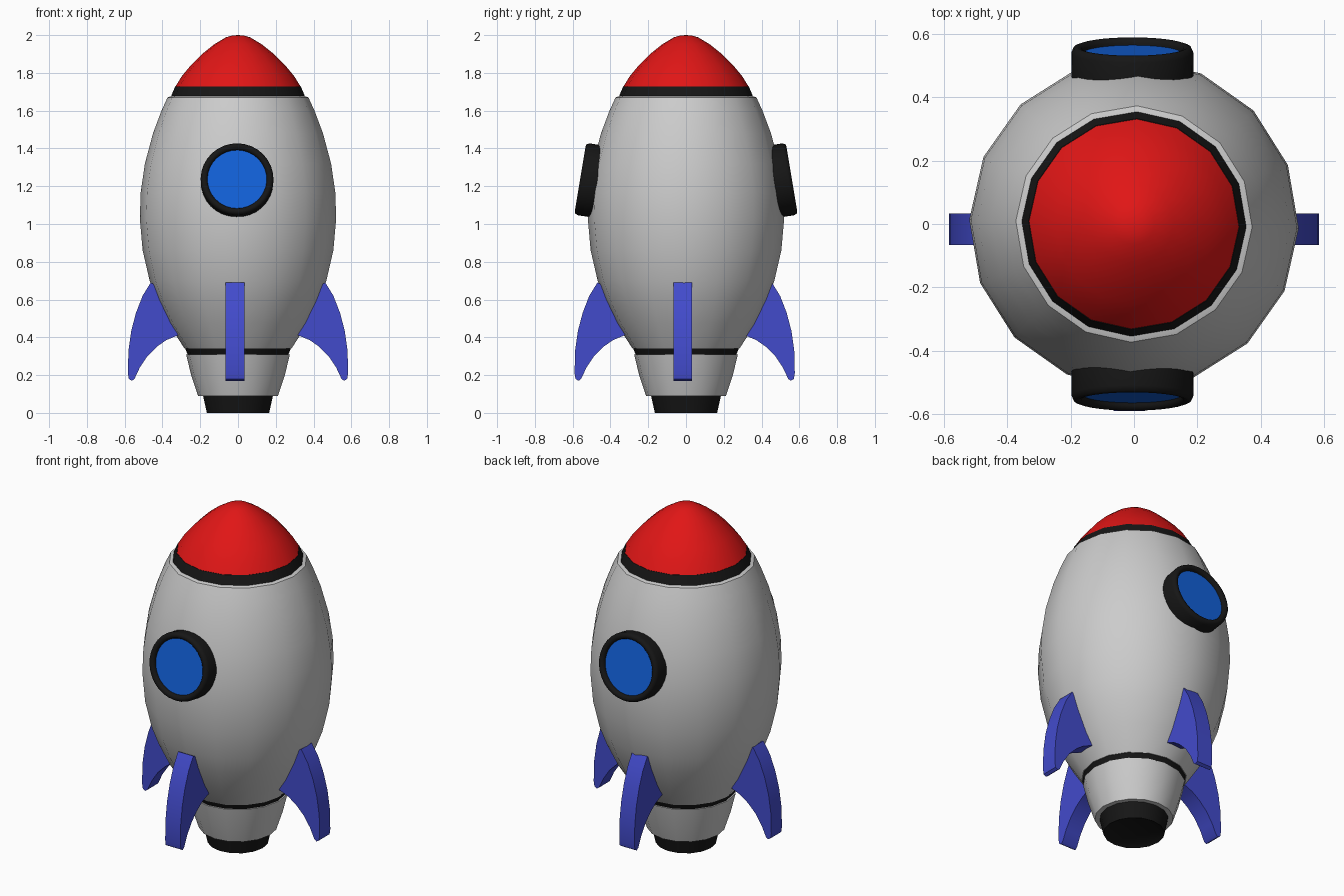
import bpy, bmesh
from math import sin, cos, pi, radians
from mathutils import Matrix

if "Cube" in bpy.data.objects:
    bpy.data.objects.remove(bpy.data.objects["Cube"])


def material(name, rgb):
    m = bpy.data.materials.new(name)
    m.diffuse_color = (*rgb, 1)
    m.use_nodes = True
    m.node_tree.nodes["Principled BSDF"].inputs["Base Color"].default_value = m.diffuse_color
    return m


RED = material("red", (0.75, 0.008, 0.008))
BLACK = material("black", (0.008, 0.008, 0.008))
BLUE = material("blue", (0.055, 0.07, 0.6))
GLASS = material("glass", (0.006, 0.12, 0.7))


def finish(name, bm, mat, angle):
    bmesh.ops.recalc_face_normals(bm, faces=bm.faces)
    me = bpy.data.meshes.new(name)
    bm.to_mesh(me)
    bm.free()
    ob = bpy.data.objects.new(name, me)
    bpy.context.collection.objects.link(ob)
    if mat:
        me.materials.append(mat)
    bpy.ops.object.select_all(action='DESELECT')
    ob.select_set(True)
    bpy.context.view_layer.objects.active = ob
    bpy.ops.object.shade_smooth_by_angle(angle=radians(angle))
    return ob


def lathe(name, profile, mat=None, sides=16, turn=-1.5, closed=False, angle=35):
    """Spin (radius, z) points around z; radius 0 makes a pole."""
    bm = bmesh.new()
    rings = []
    for r, z in profile:
        if r == 0:
            rings.append([bm.verts.new((0, 0, z))] * sides)
        else:
            a = [radians(turn) + 2 * pi * i / sides for i in range(sides)]
            rings.append([bm.verts.new((r * cos(t), r * sin(t), z)) for t in a])
    pairs = list(zip(rings, rings[1:]))
    if closed:
        pairs.append((rings[-1], rings[0]))
    for lo, hi in pairs:
        for i in range(sides):
            j = (i + 1) % sides
            quad = list(dict.fromkeys((lo[i], lo[j], hi[j], hi[i])))
            bm.faces.new(quad)
    return finish(name, bm, mat, angle)


# Hull, from bottom to top
lathe("nozzle", [(0, 0.015), (0.14, 0.015), (0.165, 0), (0.185, 0.09), (0, 0.1)], BLACK)
lathe("tail_cone", [(0, 0.09), (0.212, 0.09), (0.248, 0.2), (0.275, 0.31), (0, 0.31)])
lathe("lower_band", [(0, 0.305), (0.265, 0.305), (0.28, 0.342), (0, 0.342)], BLACK)
lathe("body", [(0, 0.34), (0.283, 0.34), (0.37, 0.475), (0.43, 0.6), (0.468, 0.7),
               (0.505, 0.86), (0.52, 1.03), (0.515, 1.17), (0.493, 1.32),
               (0.45, 1.48), (0.405, 1.6), (0.373, 1.67), (0.35, 1.678), (0, 1.678)])
lathe("upper_band", [(0, 1.67), (0.357, 1.67), (0.333, 1.728), (0, 1.728)], BLACK)
lathe("nose_cone", [(0, 1.725), (0.333, 1.725), (0.298, 1.782), (0.25, 1.84),
                    (0.19, 1.9), (0.125, 1.952), (0.065, 1.988), (0.03, 1.998), (0, 2.0)], RED)

# Portholes, front and back, tilted slightly upward
for side, yaw in (("front", 0), ("back", pi)):
    place = (Matrix.Translation((-0.005, 0, 0)) @ Matrix.Rotation(yaw, 4, 'Z')
             @ Matrix.Translation((0, -0.56, 1.24)) @ Matrix.Rotation(radians(80.5), 4, 'X'))
    rim = lathe(side + "_porthole_rim",
                [(0.157, -0.11), (0.192, -0.11), (0.193, -0.02), (0.186, -0.004),
                 (0.175, 0), (0.162, -0.004), (0.157, -0.015)],
                BLACK, sides=32, closed=True, angle=50)
    glass = lathe(side + "_porthole_glass",
                  [(0, -0.1), (0.16, -0.1), (0.16, -0.022), (0, -0.022)], GLASS, sides=32)
    rim.matrix_world = place
    glass.matrix_world = place

# Four curved fins
FIN = [(0.40, 0.66), (0.462, 0.69), (0.505, 0.62), (0.54, 0.53), (0.565, 0.435),
       (0.58, 0.33), (0.583, 0.21), (0.578, 0.18), (0.562, 0.17), (0.548, 0.18),
       (0.52, 0.24), (0.48, 0.3), (0.43, 0.35), (0.38, 0.385), (0.32, 0.41), (0.27, 0.43)]
for i, side in enumerate(("right", "back", "left", "front")):
    bm = bmesh.new()
    face = bm.faces.new([bm.verts.new((r, -0.05, z)) for r, z in FIN])
    ext = bmesh.ops.extrude_face_region(bm, geom=[face], use_keep_orig=True)
    verts = [g for g in ext["geom"] if isinstance(g, bmesh.types.BMVert)]
    bmesh.ops.translate(bm, verts=verts, vec=(0, 0.1, 0))
    fin = finish(side + "_fin", bm, BLUE, 35)
    shift = (0, -0.017, 0) if i % 2 == 0 else (-0.015, -0.007, 0)
    fin.matrix_world = Matrix.Translation(shift) @ Matrix.Rotation(i * pi / 2, 4, 'Z')
